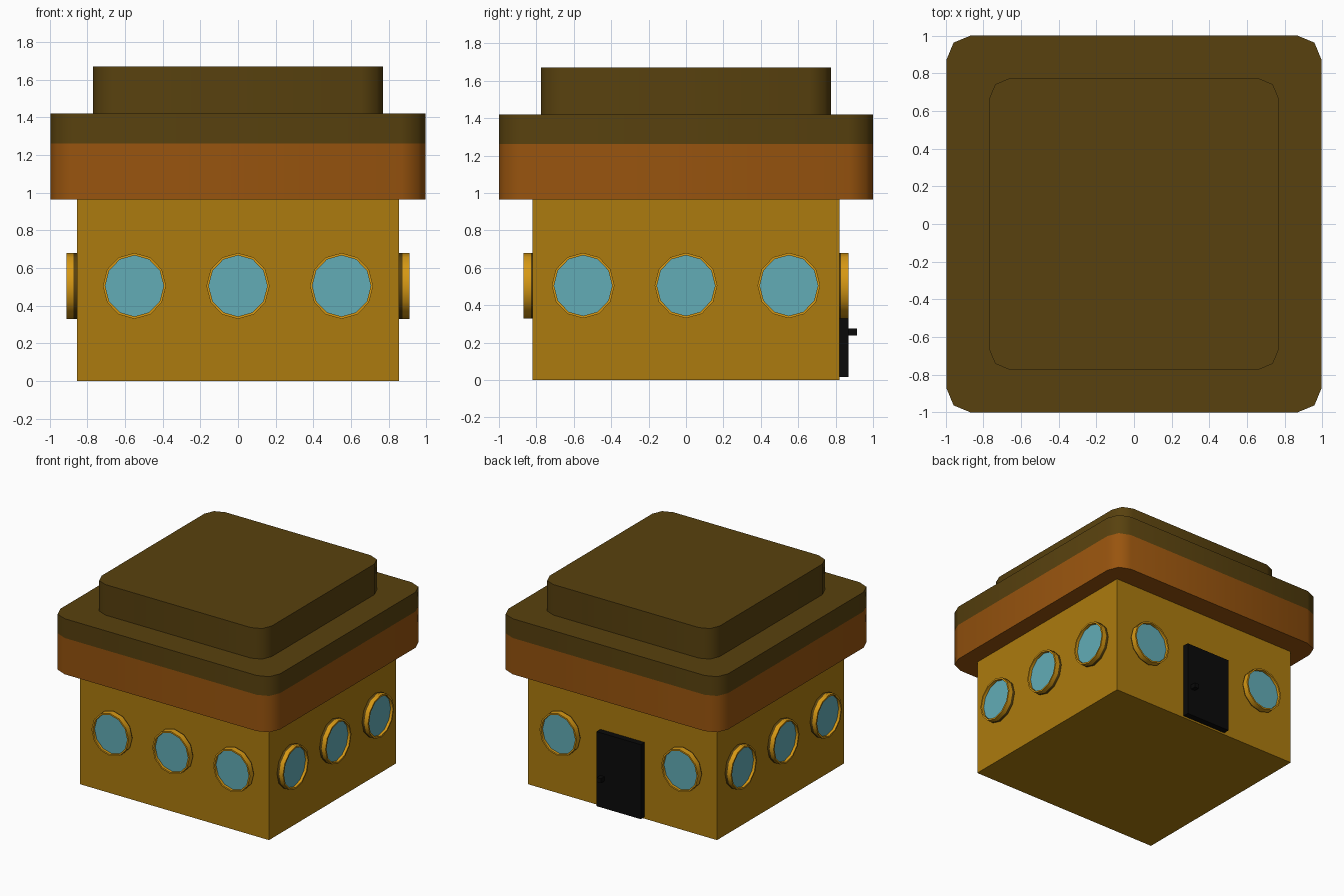
import bpy, bmesh, math
from mathutils import Matrix

if "Cube" in bpy.data.objects:
    bpy.data.objects.remove(bpy.data.objects["Cube"])


def srgb(r, g, b):
    def lin(c):
        c /= 255
        return c / 12.92 if c <= 0.04045 else ((c + 0.055) / 1.055) ** 2.4
    return (lin(r), lin(g), lin(b), 1)


def material(name, *rgb):
    m = bpy.data.materials.new(name)
    m.diffuse_color = srgb(*rgb)
    m.use_nodes = True
    m.node_tree.nodes["Principled BSDF"].inputs["Base Color"].default_value = m.diffuse_color
    return m


WALL = material("ochre wall", 172, 123, 14)
ORANGE = material("burnt orange", 152, 84, 14)
BROWN = material("dark brown", 88, 65, 14)
GOLD = material("gold trim", 214, 152, 20)
GLASS = material("teal glass", 98, 172, 182)
BLACK = material("black door", 10, 10, 10)


def finish(bm, name, mats, smooth=False):
    bmesh.ops.recalc_face_normals(bm, faces=bm.faces)
    me = bpy.data.meshes.new(name)
    bm.to_mesh(me)
    bm.free()
    ob = bpy.data.objects.new(name, me)
    bpy.context.collection.objects.link(ob)
    for m in mats:
        me.materials.append(m)
    if smooth:
        bpy.ops.object.select_all(action='DESELECT')
        ob.select_set(True)
        bpy.context.view_layer.objects.active = ob
        bpy.ops.object.shade_smooth_by_angle(angle=math.radians(50))
    return ob


def box(name, x0, x1, y0, y1, z0, z1, mat):
    bm = bmesh.new()
    bmesh.ops.create_cube(bm, size=1)
    bmesh.ops.scale(bm, vec=(x1 - x0, y1 - y0, z1 - z0), verts=bm.verts)
    bmesh.ops.translate(bm, vec=((x0 + x1) / 2, (y0 + y1) / 2, (z0 + z1) / 2), verts=bm.verts)
    return finish(bm, name, [mat])


def rounded_slab(name, hx, hy, r, z0, z1, mat):
    # square prism with two-segment rounded corners
    bm = bmesh.new()
    ring = []
    for k, (sx, sy) in enumerate([(1, 1), (-1, 1), (-1, -1), (1, -1)]):
        for i in range(3):
            a = math.radians(90 * k + 45 * i)
            ring.append(bm.verts.new((sx * (hx - r) + r * math.cos(a),
                                      sy * (hy - r) + r * math.sin(a), z0)))
    face = bm.faces.new(ring)
    ext = bmesh.ops.extrude_face_region(bm, geom=[face], use_keep_orig=True)
    top = [g for g in ext["geom"] if isinstance(g, bmesh.types.BMVert)]
    bmesh.ops.translate(bm, vec=(0, 0, z1 - z0), verts=top)
    return finish(bm, name, [mat], True)


def porthole(name, angle, wall, along, base):
    # lathed frame facing -y, then turned to its wall; last loop is the glass
    profile = [(1.0, 0.0), (1.0, base), (1.0, 0.055), (0.925, 0.055), (0.925, 0.033)]
    bm = bmesh.new()
    n = 12
    loops = [[bm.verts.new((0.168 * s * math.cos(2 * math.pi * i / n), -d,
                            0.175 * s * math.sin(2 * math.pi * i / n))) for i in range(n)]
             for s, d in profile]
    for j in range(len(loops) - 1):
        for i in range(n):
            k = (i + 1) % n
            f = bm.faces.new((loops[j][i], loops[j][k], loops[j + 1][k], loops[j + 1][i]))
            f.material_index = 1 if j == 0 else 0
    bm.faces.new(loops[-1]).material_index = 2
    bm.faces.new(loops[0]).material_index = 1
    bmesh.ops.transform(bm, verts=bm.verts, matrix=Matrix.Rotation(angle, 4, 'Z')
                        @ Matrix.Translation((along, -wall, 0.505)))
    return finish(bm, name, [GOLD, BROWN, GLASS], True)


# main building
box("walls", -0.855, 0.855, -0.82, 0.82, 0, 0.967, WALL)

# stepped roof
rounded_slab("roof_band", 0.995, 1.0, 0.125, 0.965, 1.262, ORANGE)
rounded_slab("roof_slab", 0.995, 1.0, 0.125, 1.262, 1.42, BROWN)
rounded_slab("roof_cap", 0.77, 0.775, 0.112, 1.42, 1.67, BROWN)

# portholes on all four walls, leaving room for the door at the back
for side, angle, wall, base in [("front", 0, 0.815, 0.013), ("right", 90, 0.855, 0.02),
                                ("back", 180, 0.815, 0.013), ("left", 270, 0.855, 0.02)]:
    for x in (-0.55, 0, 0.55):
        if side == "back" and x == 0:
            continue
        porthole(side + "_window", math.radians(angle), wall, x, base)

# back door and handle
box("door", -0.2, 0.2, 0.81, 0.87, 0.015, 0.625, BLACK)
box("door_handle", 0.13, 0.168, 0.865, 0.915, 0.238, 0.275, BLACK)
